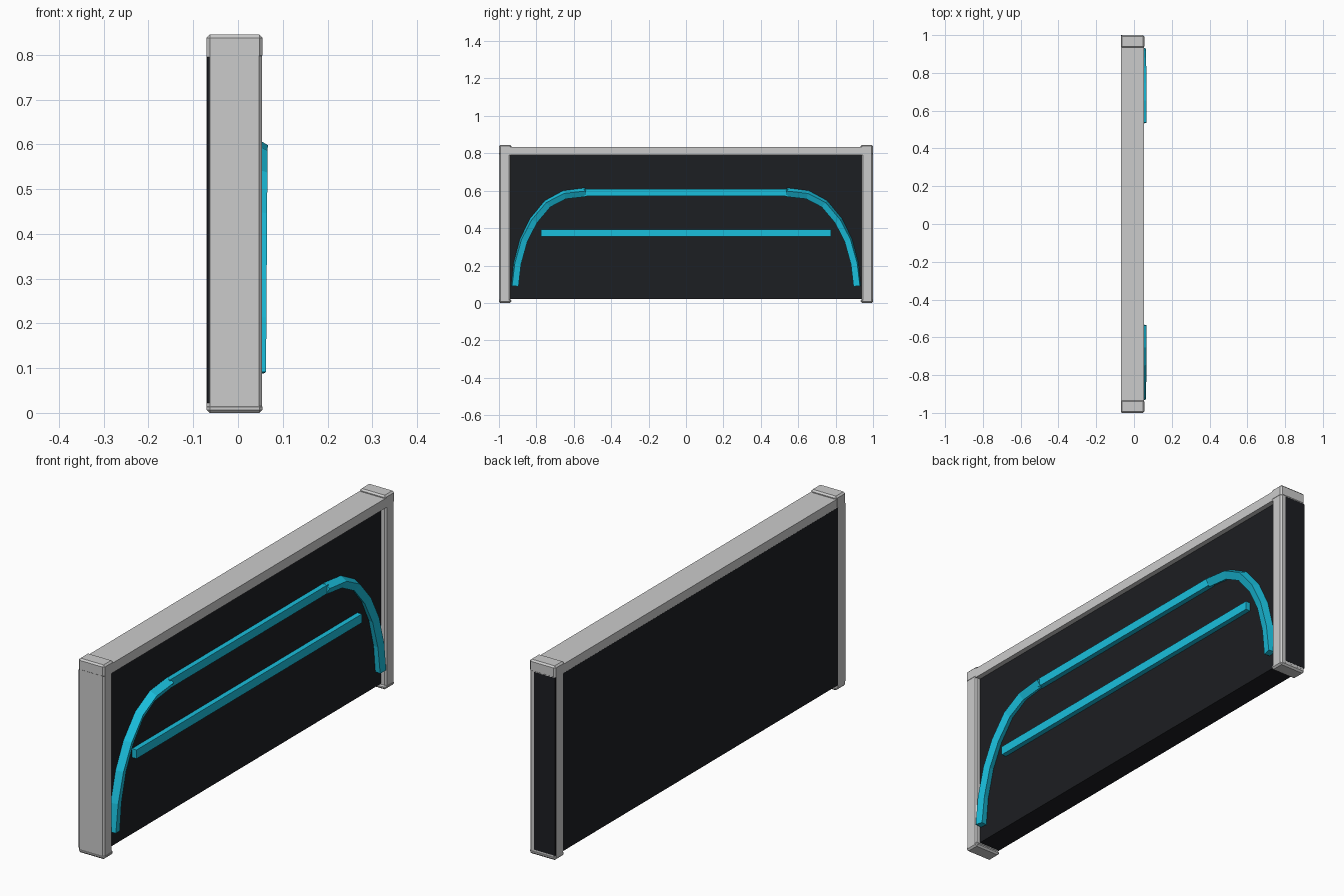
import bpy, bmesh
from math import cos, sin, radians
from mathutils import Vector

if "Cube" in bpy.data.objects:
    bpy.data.objects.remove(bpy.data.objects["Cube"])


def material(name, color):
    m = bpy.data.materials.new(name)
    m.diffuse_color = color
    m.use_nodes = True
    m.node_tree.nodes["Principled BSDF"].inputs["Base Color"].default_value = m.diffuse_color
    return m


dark = material("dark_panel", (0.012, 0.013, 0.016, 1))
cyan = material("cyan_trim", (0.01, 0.52, 0.72, 1))


def finish(name, bm, mat):
    bmesh.ops.recalc_face_normals(bm, faces=bm.faces)
    me = bpy.data.meshes.new(name)
    bm.to_mesh(me)
    bm.free()
    ob = bpy.data.objects.new(name, me)
    bpy.context.collection.objects.link(ob)
    if mat:
        me.materials.append(mat)
    return ob


def box(name, lo, hi, mat=None, bevel=0):
    lo, hi = Vector(lo), Vector(hi)
    bm = bmesh.new()
    bmesh.ops.create_cube(bm, size=1)
    for v in bm.verts:
        v.co = (lo + hi) / 2 + v.co * (hi - lo)
    if bevel:
        bmesh.ops.bevel(bm, geom=bm.edges[:], offset=bevel, segments=1, affect='EDGES')
    return finish(name, bm, mat)


def arc(name, side):
    # Four-sided bar swept along a bend, twisting slightly towards the top
    path = [(0.915, 0.09), (0.902, 0.21), (0.868, 0.335), (0.815, 0.44),
            (0.74, 0.53), (0.65, 0.578), (0.535, 0.592)]
    pts = [Vector((0.043, y, z)) for y, z in path]
    bm = bmesh.new()
    rings = []
    for i, p in enumerate(pts):
        t = (pts[min(i + 1, len(pts) - 1)] - pts[max(i - 1, 0)]).normalized()
        out = Vector((0, t.z, -t.y))
        twist = radians(8 + 22 * i / (len(pts) - 1))
        ring = []
        for k in range(4):
            a = radians(45 + 90 * k) - twist
            co = p + 0.0245 * (cos(a) * Vector((1, 0, 0)) + sin(a) * out)
            co.y *= side
            ring.append(bm.verts.new(co))
        rings.append(ring)
    for a, b in zip(rings, rings[1:]):
        for k in range(4):
            n = (k + 1) % 4
            bm.faces.new((a[k], a[n], b[n], b[k]))
    bm.faces.new(rings[0])
    bm.faces.new(rings[-1])
    return finish(name, bm, cyan)


# Dark main panel
box("panel", (-0.0695, -0.9985, 0.022), (0.032, 0.9995, 0.795), dark)

# Top rail
box("top_rail", (-0.069, -0.97, 0.792), (0.054, 0.97, 0.834))

# End posts with cap and foot
for side, label in ((-1, "left"), (1, "right")):
    def span(a, b):
        return sorted((a * side, b * side))
    y0, y1 = span(0.939, 0.999)
    box(label + "_post", (-0.07, y0, 0.005), (0.054, y1, 0.83), None, 0.007)
    y0, y1 = span(0.934, 1.0)
    box(label + "_cap", (-0.07, y0, 0.792), (0.055, y1, 0.845), None, 0.007)
    box(label + "_foot", (-0.07, y0, 0), (0.055, y1, 0.02), None, 0.007)
    arc(label + "_arc_trim", side)

# Straight trim bars
box("upper_trim", (0.025, -0.545, 0.573), (0.054, 0.545, 0.61), cyan)
box("lower_trim", (0.025, -0.775, 0.355), (0.054, 0.775, 0.393), cyan)
